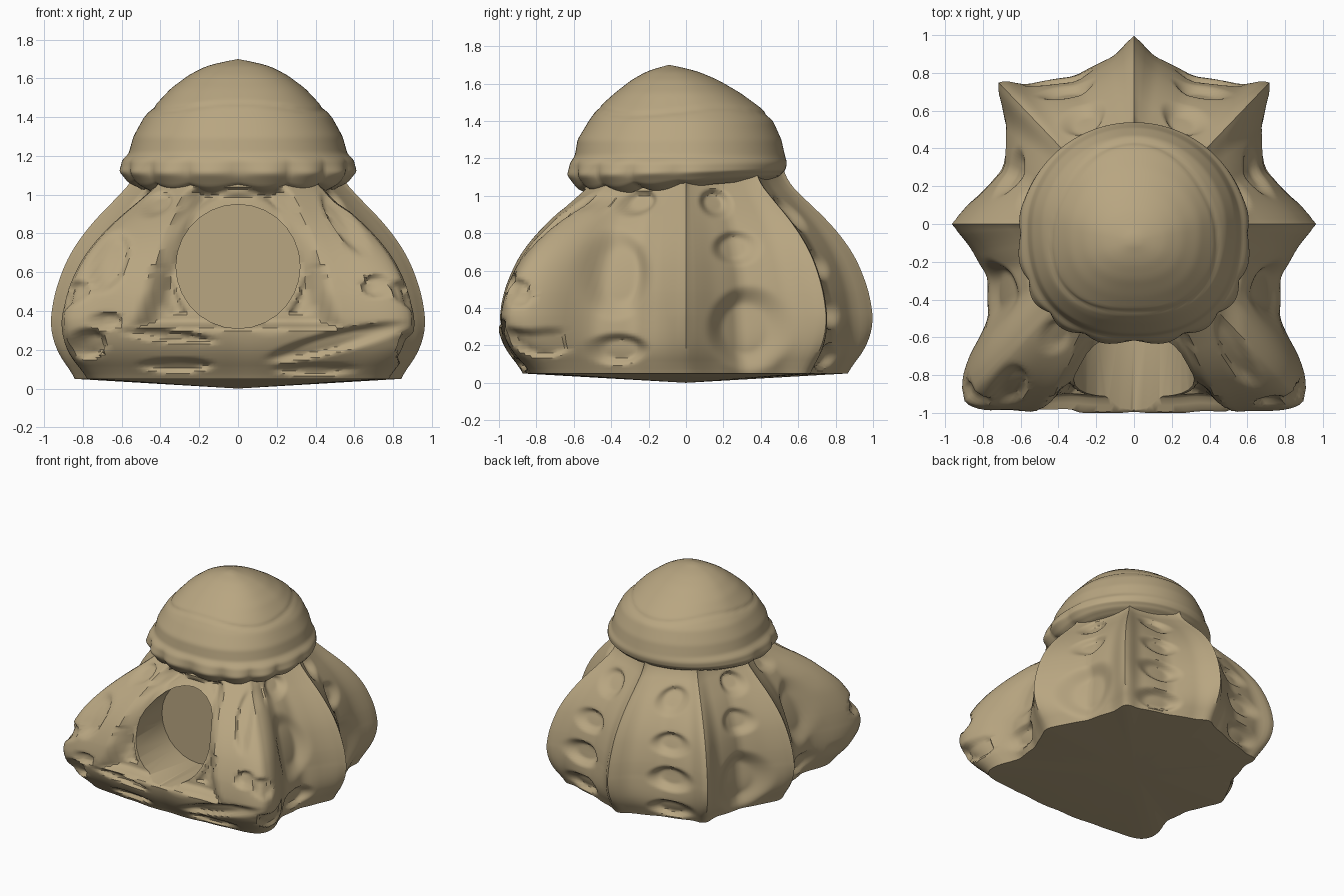
import bpy, bmesh, math
from math import sin, cos, radians, degrees, pi

cube = bpy.data.objects.get("Cube")
if cube:
    bpy.data.objects.remove(cube)

clay = bpy.data.materials.new("tan clay")
clay.use_nodes = True
clay.diffuse_color = (0.48, 0.38, 0.22, 1)
clay.node_tree.nodes["Principled BSDF"].inputs["Base Color"].default_value = (0.48, 0.38, 0.22, 1)


def lerp_table(table, t):
    """Piecewise linear lookup in a sorted list of (key, value)."""
    if t <= table[0][0]:
        return table[0][1]
    for (a, u), (b, v) in zip(table, table[1:]):
        if t <= b:
            return u + (v - u) * (t - a) / (b - a)
    return table[-1][1]


def soft_table(table, t, width):
    """Table lookup with the corners rounded off."""
    return sum(lerp_table(table, t + k * width / 2) for k in range(-2, 3)) / 5


def smooth(t):
    t = max(0.0, min(1.0, t))
    return t * t * (3 - 2 * t)


def loft(name, rings, bottom, top):
    """Skin closed rings of points and close both ends with a fan."""
    bm = bmesh.new()
    rows = [[bm.verts.new(p) for p in ring] for ring in rings]
    n = len(rows[0])
    low, high = bm.verts.new(bottom), bm.verts.new(top)
    for i in range(n):
        j = (i + 1) % n
        for a, b in zip(rows, rows[1:]):
            bm.faces.new((a[i], a[j], b[j], b[i]))
        bm.faces.new((low, rows[0][j], rows[0][i]))
        bm.faces.new((high, rows[-1][i], rows[-1][j]))
    bmesh.ops.recalc_face_normals(bm, faces=bm.faces)
    mesh = bpy.data.meshes.new(name)
    bm.to_mesh(mesh)
    bm.free()
    mesh.materials.append(clay)
    obj = bpy.data.objects.new(name, mesh)
    bpy.context.collection.objects.link(obj)
    return obj


def shade(obj, angle):
    bpy.ops.object.select_all(action='DESELECT')
    obj.select_set(True)
    bpy.context.view_layer.objects.active = obj
    bpy.ops.object.shade_smooth_by_angle(angle=radians(angle))


# Body: ribbed plan outline (angle, radius) and bulging height profile
PLAN = [(-90, 1.0), (-70, 1.06), (-58, 1.17), (-50, 1.29), (-46, 1.32), (-41, 1.25),
        (-34, 0.98), (-20, 0.88), (-8, 0.92), (0, 0.98), (10, 0.9), (23, 0.84), (40, 0.93),
        (46.5, 1.08), (51, 0.98), (68, 0.9), (84, 0.94), (90, 1.02)]
BULGE = [(0.05, 0.68), (0.15, 0.88), (0.3, 1.0), (0.42, 0.98), (0.55, 0.91),
         (0.7, 0.77), (0.85, 0.53), (1.0, 0.2), (1.1, 0.0)]
RIBS = [-46, 0, 46.5, 90]

# Hollows: (across, height, half width, half height, tilt, depth)
FRONT_HOLLOWS = [(-0.78, 0.23, 0.1, 0.09, 0, 0.07), (-0.68, 0.35, 0.09, 0.05, 0, 0.04),
                 (-0.67, 0.65, 0.1, 0.19, -0.4, 0.05), (-0.42, 0.95, 0.1, 0.06, 0.5, 0.04),
                 (-0.35, 0.27, 0.27, 0.035, -0.1, 0.04), (-0.32, 0.12, 0.22, 0.04, 0, 0.04),
                 (0.5, 0.24, 0.4, 0.06, 0.25, 0.05), (0.4, 0.1, 0.25, 0.035, 0, 0.03),
                 (0.72, 0.53, 0.08, 0.07, 0, 0.05), (0.55, 0.85, 0.06, 0.22, 0.6, 0.05),
                 (0.88, 0.2, 0.06, 0.11, 0, 0.05)]
SIDE_HOLLOWS = [(-0.37, 0.18, 0.18, 0.09, 0, 0.05), (-0.38, 0.58, 0.2, 0.26, 0, 0.05),
                (-0.26, 0.96, 0.12, 0.07, 0.3, 0.05), (0.34, 0.29, 0.24, 0.24, 0, 0.06),
                (0.27, 0.72, 0.14, 0.1, 0, 0.04), (0.16, 0.96, 0.1, 0.08, -0.4, 0.05),
                (-0.9, 0.48, 0.07, 0.09, 0, 0.04)]
BACK_HOLLOWS = [(0.4, 0.14, 0.19, 0.08, 0, 0.05), (0.4, 0.38, 0.19, 0.1, 0, 0.05),
                (0.36, 0.63, 0.16, 0.09, 0, 0.04), (0.27, 0.9, 0.13, 0.1, 0, 0.04)]


def hollow(spec, u, z):
    a, h, w, t, tilt, depth = spec
    du, dz = u - a, z - h
    p, q = du * cos(tilt) + dz * sin(tilt), dz * cos(tilt) - du * sin(tilt)
    return depth * smooth((1 - math.hypot(p / w, q / t)) * 2)


def body_point(angle, z):
    a = degrees(math.asin(max(-1, min(1, sin(angle)))))
    mirrored = a if a > -90 else -90
    plan = sum(lerp_table(PLAN, 180 - m if m > 90 else (-180 - m if m < -90 else m))
               for m in (mirrored - 2, mirrored, mirrored + 2)) / 3
    g = soft_table(BULGE, z, 0.06)
    r = 0.52 + (plan - 0.52) * g
    # Panels sink between the ribs
    for lo, hi in zip(RIBS, RIBS[1:]):
        if lo < a < hi:
            r -= 0.07 * sin(pi * (a - lo) / (hi - lo)) ** 0.6 * smooth((z - 0.05) / 0.35)
    x, y = r * cos(angle), r * sin(angle)
    cut = 0.0
    if a < -38:
        cut = max(hollow(s, x, z) for s in FRONT_HOLLOWS)
        # Door recess, narrower towards the top, with a raised moulding
        half = 0.56 - 0.4 * (z - 0.3)
        edge = min((half - abs(x)) / 0.08, (z - 0.3) / 0.05, (1.04 - z) / 0.06)
        ring = math.hypot(x, z - 0.63)
        recess = 0.1 * smooth(edge)
        if z > 0.38:
            recess += 0.03 * smooth((0.05 - abs(ring - 0.42)) / 0.03)
        cut = max(cut, recess) if edge > 0 else cut
    if -50 < a < 46:
        cut = max([cut] + [hollow(s, y, z) for s in SIDE_HOLLOWS])
    elif a >= 46:
        cut = max(hollow(s, abs(x), z) for s in BACK_HOLLOWS)
    r -= cut
    return (r * cos(angle), max(-1.0, r * sin(angle)), z)


SEGMENTS = 288
levels = [0.05 + 1.1 * i / 80 for i in range(81)]
body = loft("ribbed_body", [[body_point(2 * pi * i / SEGMENTS, z) for i in range(SEGMENTS)]
                            for z in levels], (0, 0, 0), (0, 0, 1.15))

# Round doorway sunk into the front
bpy.ops.mesh.primitive_cylinder_add(vertices=28, radius=0.32, depth=0.7,
                                    location=(0, -0.86, 0.63), rotation=(pi / 2, 0, 0))
cutter = bpy.context.object
cutter.name = "doorway_cutter"
cutter.hide_render = True
cutter.data.materials.append(clay)
bpy.ops.object.select_all(action='DESELECT')
bpy.context.view_layer.objects.active = body
body.select_set(True)
mod = body.modifiers.new("doorway", 'BOOLEAN')
mod.object = cutter
mod.operation = 'DIFFERENCE'
mod.solver = 'EXACT'
bpy.ops.object.modifier_apply(modifier=mod.name)
bpy.data.objects.remove(cutter)
shade(body, 40)

# Cap: half width, front reach and back reach by height
WIDTH = [(1.0, 0.5), (1.03, 0.57), (1.11, 0.61), (1.18, 0.6), (1.21, 0.565), (1.3, 0.54),
         (1.4, 0.485), (1.47, 0.42), (1.55, 0.345), (1.62, 0.25), (1.67, 0.15), (1.7, 0.0)]
FRONT = [(1.0, 0.5), (1.03, 0.58), (1.11, 0.63), (1.18, 0.62), (1.21, 0.595), (1.3, 0.58),
         (1.4, 0.52), (1.47, 0.47), (1.55, 0.38), (1.62, 0.29), (1.67, 0.2), (1.7, 0.09)]
BACK = [(1.0, 0.45), (1.03, 0.5), (1.11, 0.53), (1.18, 0.54), (1.21, 0.53), (1.3, 0.51),
        (1.4, 0.465), (1.47, 0.4), (1.55, 0.29), (1.62, 0.17), (1.67, 0.05), (1.7, -0.09)]


def cap_point(angle, z):
    w, f, b = (soft_table(t, z, 0.012) for t in (WIDTH, FRONT, BACK))
    c, s = cos(angle), sin(angle)
    front = smooth(0.5 - s)
    power = 2 / (2 + 0.35 * front)
    # Beaded lip around the front, plus a shallow crease higher up
    lip = max(0.0, 1 - abs(z - 1.11) / 0.09)
    bead = 1 + (0.05 * abs(sin(8 * angle)) - 0.025) * lip * front
    bead -= 0.02 * max(0.0, 1 - abs(z - 1.45 - 0.02 * sin(3 * angle)) / 0.02)
    x = math.copysign(abs(c) ** power, c) * w * bead
    y = math.copysign(abs(s) ** power, s) * (f + b) / 2 * bead + (b - f) / 2
    lift = 0.08 * smooth((s + 1) / 2) * smooth((1.18 - z) / 0.18)
    sag = 0.03 * (1 - abs(sin(8 * angle))) * front * smooth((1.1 - z) / 0.1)
    return (x, y, z + lift + sag)


cap_levels = [1.0 + 0.69 * i / 60 for i in range(61)]
cap = loft("domed_cap", [[cap_point(2 * pi * i / 192, z) for i in range(192)]
                         for z in cap_levels], (0, 0, 1.05), (0, -0.09, 1.7))
shade(cap, 50)
